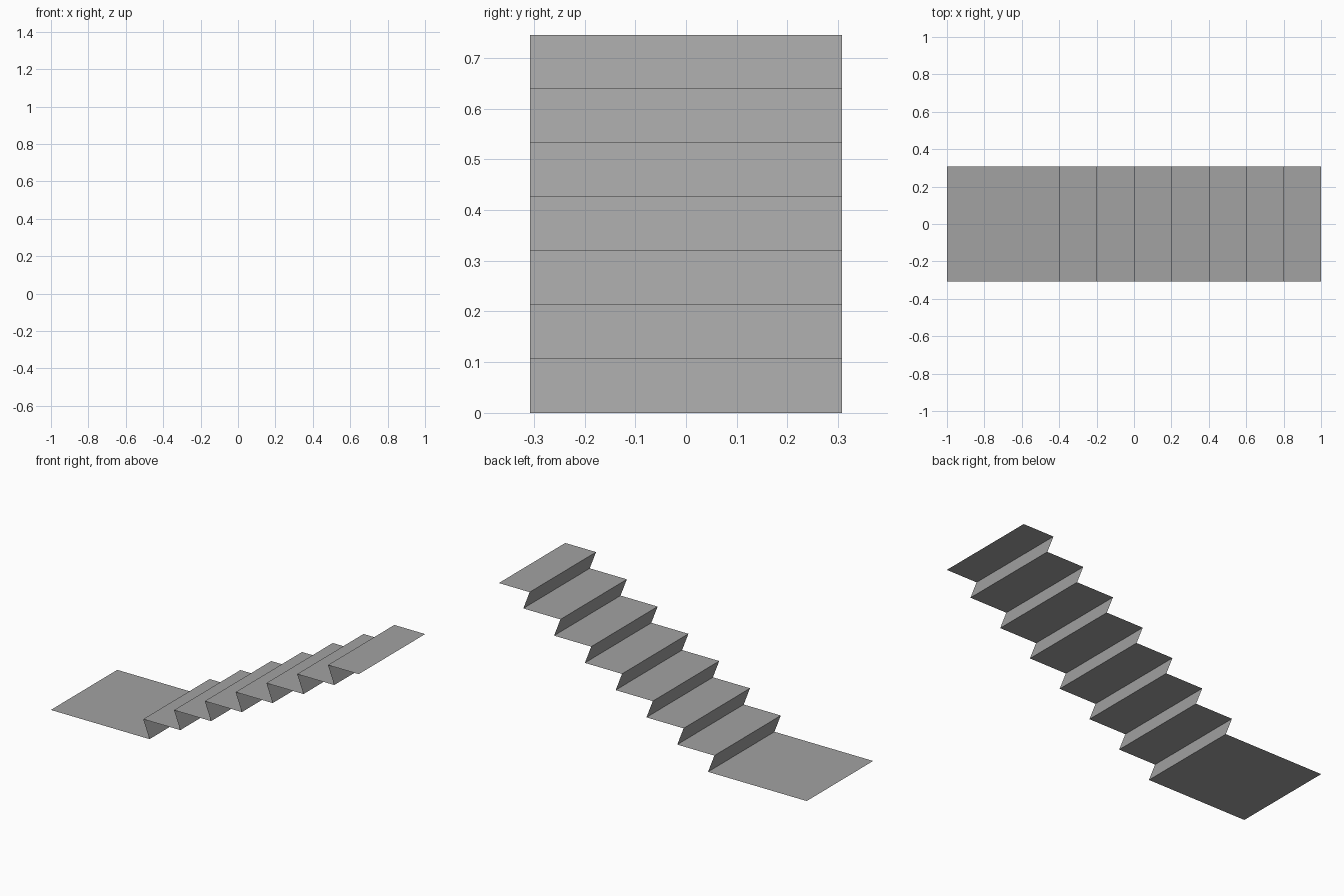
import bpy

if "Cube" in bpy.data.objects:
    bpy.data.objects.remove(bpy.data.objects["Cube"])

STEPS, RUN, RISE = 7, 0.2, 0.745 / 7
HALF_W, NOSING = 0.308, 0.041

# Side profile: lower landing, then backward-leaning risers and level treads
profile = [(-1.0, 0.0)]
for i in range(STEPS):
    x = -0.4 + i * RUN
    profile += [(x + NOSING, i * RISE), (x, (i + 1) * RISE)]
profile.append((1.0, STEPS * RISE))

# Sweep the profile across the width as a thin sheet
verts = [(x, y, z) for x, z in profile for y in (-HALF_W, HALF_W)]
faces = [(2 * i, 2 * i + 2, 2 * i + 3, 2 * i + 1) for i in range(len(profile) - 1)]
mesh = bpy.data.meshes.new("stair_sheet")
mesh.from_pydata(verts, [], faces)

# Plain grey finish
mat = bpy.data.materials.new("plain_grey")
mat.diffuse_color = (0.36, 0.36, 0.36, 1)
mat.use_nodes = True
mat.node_tree.nodes["Principled BSDF"].inputs["Base Color"].default_value = mat.diffuse_color
mesh.materials.append(mat)
bpy.context.collection.objects.link(bpy.data.objects.new("stair_sheet", mesh))
